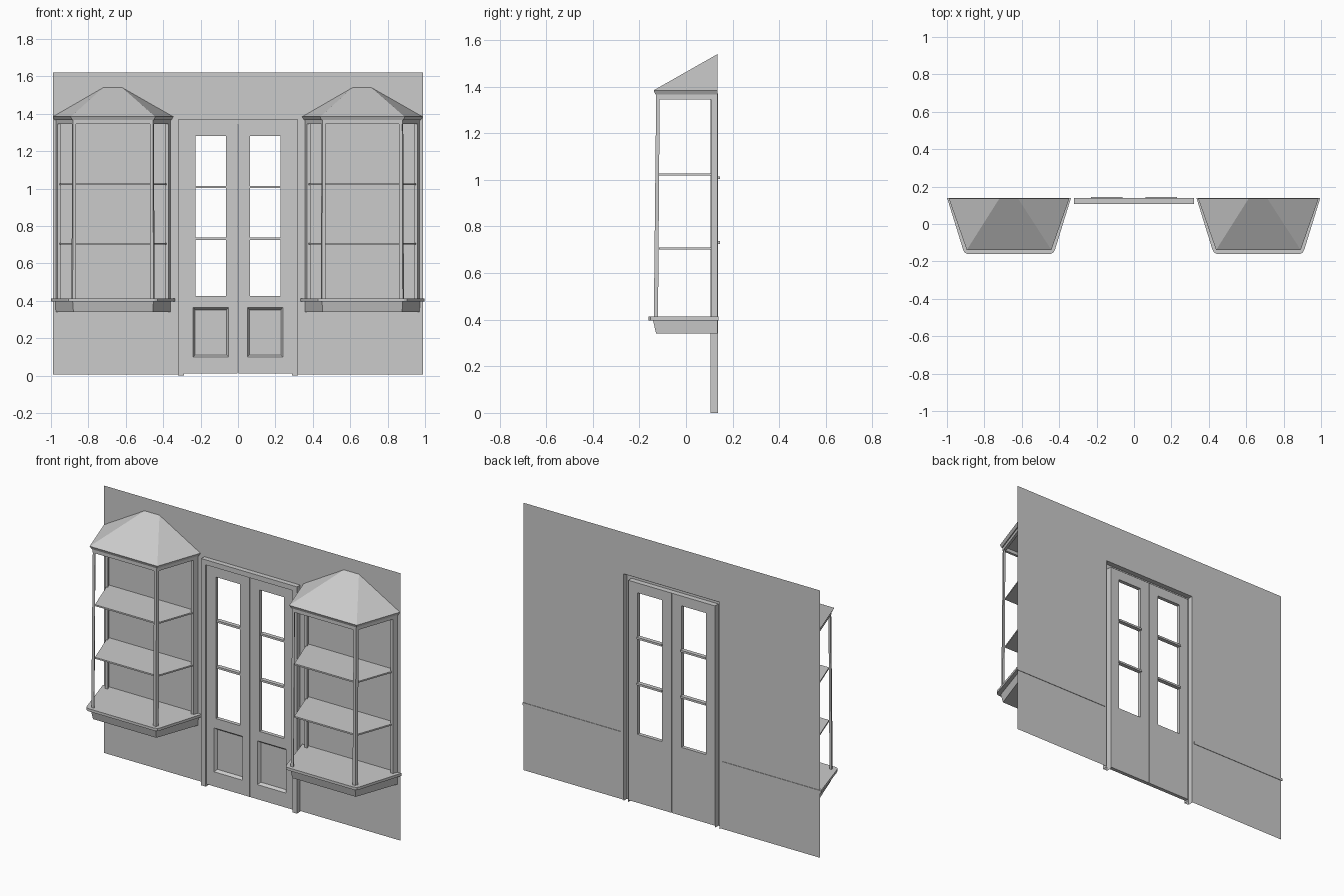
import bpy
from mathutils import Vector

if "Cube" in bpy.data.objects:
    bpy.data.objects.remove(bpy.data.objects["Cube"])

WALL_Y = 0.136


def make(name, verts, faces):
    me = bpy.data.meshes.new(name)
    me.from_pydata(verts, [], faces)
    me.update()
    ob = bpy.data.objects.new(name, me)
    bpy.context.collection.objects.link(ob)
    return ob


def box_data(b):
    x0, x1, y0, y1, z0, z1 = b
    v = [(x, y, z) for z in (z0, z1) for x, y in ((x0, y0), (x1, y0), (x1, y1), (x0, y1))]
    f = [(3, 2, 1, 0), (4, 5, 6, 7)] + [(i, (i + 1) % 4, (i + 1) % 4 + 4, i + 4) for i in range(4)]
    return v, f


def boxes(name, items):
    """Several boxes in one mesh."""
    verts, faces = [], []
    for b in items:
        v, f = box_data(b)
        n = len(verts)
        verts += v
        faces += [tuple(i + n for i in q) for q in f]
    return make(name, verts, faces)


def loft(name, low, z0, high, z1):
    """Closed solid between two counter-clockwise outlines."""
    n = len(low)
    v = [(x, y, z0) for x, y in low] + [(x, y, z1) for x, y in high]
    f = [tuple(reversed(range(n))), tuple(range(n, 2 * n))]
    f += [(i, (i + 1) % n, (i + 1) % n + n, i + n) for i in range(n)]
    return make(name, v, f)


def trap(c, back, front, yf, yb=WALL_Y):
    """Bay plan: wide at the wall, narrow in front."""
    return [(c - front, yf), (c + front, yf), (c + back, yb), (c - back, yb)]


# Wall sheet with the doorway cut out
W, D, H = 0.99, 0.32, 1.37
outline = [(-W, .005), (-D, .005), (-D, H), (D, H), (D, .005), (W, .005), (W, 1.62), (-W, 1.62)]
make("wall", [(x, WALL_Y, z) for x, z in outline], [(0, 1, 2, 7), (2, 3, 6, 7), (3, 4, 5, 6)])

# Door casing: channel section, open at the back
path = [(-1, 0), (-1, 1), (1, 1), (1, 0)]
section = [(0, .138), (0, .106), (.03, .106), (.03, .138)]
verts = []
for sx, top in path:
    for inset, y in section:
        verts.append((sx * (D - inset), y, (H - inset) if top else 0))
faces = [(p * 4 + s, p * 4 + s + 1, p * 4 + s + 5, p * 4 + s + 4) for p in range(3) for s in range(3)]
make("door_casing", verts, faces)

# Door leaves
YF, YB = 0.114, 0.137
for side, s in (("left", -1), ("right", 1)):
    def bx(a, b, y0, y1, z0, z1):
        return (min(s * a, s * b), max(s * a, s * b), y0, y1, z0, z1)
    boxes(side + "_door_leaf", [
        bx(.002, .065, YF, YB, .365, 1.34), bx(.228, .29, YF, YB, .365, 1.34),
        bx(.065, .228, YF, YB, 1.28, 1.34), bx(.065, .228, YF, YB, .365, .425),
        bx(.002, .05, YF, YB, .012, .365), bx(.24, .29, YF, YB, .012, .365),
        bx(.05, .24, YF, YB, .012, .10), bx(.05, .24, .131, YB, .10, .365)])
    boxes(side + "_door_glazing_bars",
          [bx(.062, .231, .12, .145, z, z + .012) for z in (.725, 1.003)])
    # Sloped moulding around the lower panel
    x0, x1 = sorted((s * .05, s * .24))
    mv = [(x0, YF, .10), (x1, YF, .10), (x1, YF, .365), (x0, YF, .365)]
    mv += [(x0 + .011, .131, .111), (x1 - .011, .131, .111), (x1 - .011, .131, .352), (x0 + .011, .131, .352)]
    make(side + "_door_panel_moulding", mv, [(i, (i + 1) % 4, (i + 1) % 4 + 4, i + 4) for i in range(4)])


def corner(c, sx, half, yf, w):
    """Kite-shaped corner post section at a front corner of the bay."""
    p = Vector((c + sx * half, yf))
    d = Vector((sx * .095, .275)).normalized()
    f = Vector((-sx, 0))
    pts = [p, p + f * w, p + f * w * .8 + d * w, p + d * w]
    pts = [(q.x, q.y) for q in pts]
    return pts if sx < 0 else pts[::-1]


# Bay display windows
for side, c in (("left", -0.668), ("right", 0.665)):
    n = side + "_bay_"
    loft(n + "skirt", trap(c, .306, .212, -.128), .34, trap(c, .308, .216, -.142), .398)
    sill = [(c - .222, -.16), (c + .222, -.16), (c + .238, -.152), (c + .246, -.136),
            (c + .331, .139), (c - .331, .139), (c - .246, -.136), (c - .238, -.152)]
    loft(n + "sill", sill, .397, sill, .413)
    for z in (.701, 1.019):
        s = trap(c, .297, .207, -.116)
        loft(n + "shelf", s, z, s, z + .009)
    # Posts lean back slightly
    for sx in (-1, 1):
        loft(n + "front_post", corner(c, sx, .216, -.138, .019), .412,
             corner(c, sx, .213, -.128, .016), 1.36)
        a = [(c + sx * .296, .108), (c + sx * .306, WALL_Y), (c + sx * .288, WALL_Y), (c + sx * .278, .108)]
        a = a if sx > 0 else a[::-1]
        loft(n + "back_post", a, .412, a, 1.36)
    # Top rails follow the three open sides
    o, i = trap(c, .306, .214, -.129), trap(c, .288, .202, -.113)
    for k, part in ((0, "front_rail"), (1, "right_rail"), (3, "left_rail")):
        j = (k + 1) % 4
        q = [o[k], o[j], i[j], i[k]]
        loft(n + part, q, 1.345, q, 1.37)
    # Cornice and hipped roof against the wall
    loft(n + "cornice", trap(c, .312, .219, -.131), 1.366, trap(c, .322, .226, -.139), 1.384)
    e = trap(c, .322, .226, -.139)
    rv = [(x, y, 1.384) for x, y in e] + [(c + .048, WALL_Y, 1.54), (c - .052, WALL_Y, 1.54)]
    make(n + "roof", rv, [(0, 1, 4, 5), (1, 2, 4), (3, 0, 5), (2, 3, 5, 4), (3, 2, 1, 0)])
